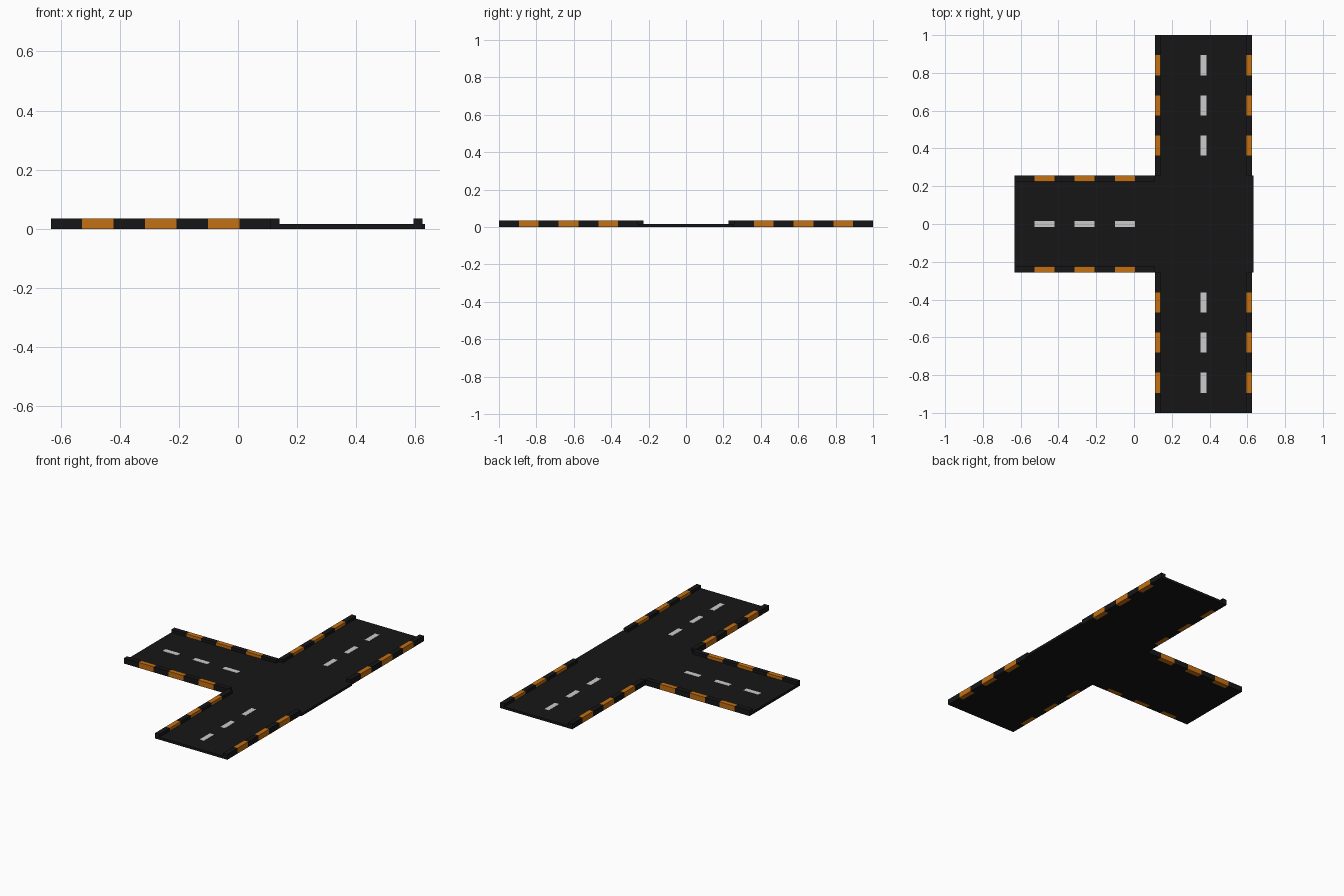
import bpy, bmesh
from math import pi
from mathutils import Matrix, Vector

if "Cube" in bpy.data.objects:
    bpy.data.objects.remove(bpy.data.objects["Cube"])

CENTRE = Vector((0.367, 0, 0))        # middle of the junction
INNER, OUTER = 0.256, 1.0             # arm start and end, from the junction centre
HALF, KERB = 0.257, 0.031             # half road width, kerb width
ROAD_Z, KERB_Z = 0.016, 0.035
SEG = (OUTER - INNER) / 7             # seven alternating kerb blocks per arm


def material(name, rgb):
    m = bpy.data.materials.new(name)
    m.diffuse_color = (*rgb, 1)
    m.use_nodes = True
    m.node_tree.nodes["Principled BSDF"].inputs["Base Color"].default_value = m.diffuse_color
    return m


black = material("asphalt", (0.008, 0.008, 0.008))
orange = material("orange_paint", (0.55, 0.16, 0.006))
white = material("white_paint", (0.66, 0.68, 0.68))


def boxes(name, mat, bounds, turn=0.0):
    """One object made of boxes (x0, x1, y0, y1, z0, z1), turned about the junction."""
    bm = bmesh.new()
    for x0, x1, y0, y1, z0, z1 in bounds:
        mtx = (Matrix.Translation(((x0 + x1) / 2, (y0 + y1) / 2, (z0 + z1) / 2))
               @ Matrix.Diagonal((x1 - x0, y1 - y0, z1 - z0, 1)))
        bmesh.ops.create_cube(bm, size=1, matrix=mtx)
    bm.transform(Matrix.Translation(CENTRE) @ Matrix.Rotation(turn, 4, 'Z'))
    me = bpy.data.meshes.new(name)
    bm.to_mesh(me)
    bm.free()
    me.materials.append(mat)
    ob = bpy.data.objects.new(name, me)
    bpy.context.collection.objects.link(ob)


# Junction slab, projecting slightly on the closed side
boxes("junction_slab", black, [(-INNER, 0.266, -INNER, INNER, 0, ROAD_Z)])

# Three identical road arms
for label, turn in (("back", pi / 2), ("left", pi), ("front", -pi / 2)):
    edge = HALF - KERB
    boxes(label + "_road_slab", black, [(INNER, OUTER, -edge, edge, 0, ROAD_Z)], turn)

    # Kerb blocks alternate black and orange along both edges
    spans = [(INNER + i * SEG, INNER + (i + 1) * SEG) for i in range(7)]
    for colour, mat, start in (("black", black, 0), ("orange", orange, 1)):
        kerbs = [(a, b, y, y + KERB, 0, KERB_Z)
                 for a, b in spans[start::2] for y in (-HALF, edge)]
        boxes(f"{label}_{colour}_kerbs", mat, kerbs, turn)

    # Centre line dashes line up with the orange blocks
    boxes(label + "_lane_dashes", white,
          [(a, b, -0.016, 0.016, ROAD_Z - 0.002, ROAD_Z + 0.001) for a, b in spans[1::2]], turn)
